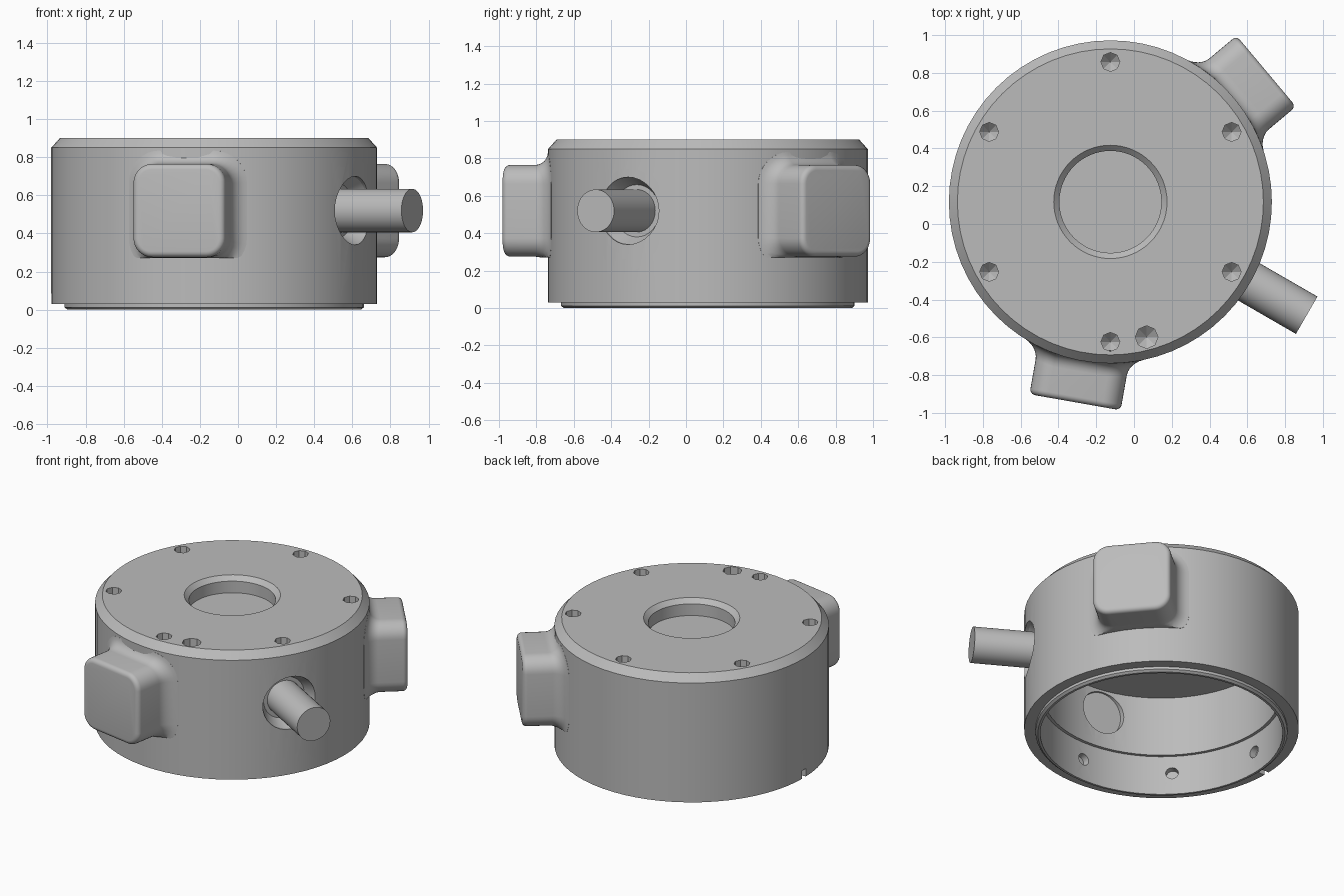
import bpy, bmesh, math
from mathutils import Matrix, Vector

cube = bpy.data.objects.get("Cube")
if cube:
    bpy.data.objects.remove(cube, do_unlink=True)

CENTRE = Matrix.Translation((-0.125, 0.117, 0))
RADIUS = 0.855
MID_Z = 0.52

grey = bpy.data.materials.new("Machined grey")
grey.use_nodes = True
grey.diffuse_color = (0.5, 0.5, 0.5, 1)
grey.node_tree.nodes["Principled BSDF"].inputs["Base Color"].default_value = (0.5, 0.5, 0.5, 1)


def radial(angle, z):
    """Frame whose local z points outwards from the housing axis."""
    return (CENTRE @ Matrix.Rotation(math.radians(angle), 4, 'Z')
            @ Matrix.Translation((0, 0, z)) @ Matrix.Rotation(math.pi / 2, 4, 'Y'))


def skin(bm, rings):
    """Join closed loops of points and cap both ends."""
    loops = [[bm.verts.new(p) for p in ring] for ring in rings]
    for a, b in zip(loops, loops[1:]):
        for i in range(len(a)):
            j = (i + 1) % len(a)
            bm.faces.new((a[i], a[j], b[j], b[i]))
    bm.faces.new(loops[0])
    bm.faces.new(loops[-1])


def lathe(bm, profile, segments, frame):
    """Turn a radius/height profile about the frame's z axis."""
    rings = []
    for r, z in profile:
        turn = [2 * math.pi * i / segments for i in range(segments)]
        rings.append([frame @ Vector((r * math.cos(a), r * math.sin(a), z)) for a in turn])
    skin(bm, rings)


def finish(bm, name):
    bmesh.ops.recalc_face_normals(bm, faces=bm.faces)
    mesh = bpy.data.meshes.new(name)
    bm.to_mesh(mesh)
    bm.free()
    mesh.materials.append(grey)
    obj = bpy.data.objects.new(name, mesh)
    bpy.context.collection.objects.link(obj)
    return obj


def activate(obj):
    bpy.ops.object.select_all(action='DESELECT')
    obj.select_set(True)
    bpy.context.view_layer.objects.active = obj


def smooth(obj):
    activate(obj)
    bpy.ops.object.shade_smooth_by_angle(angle=math.radians(28))


# Hollow round housing with a dished lid and a stepped lower lip
bm = bmesh.new()
lathe(bm, [(0.27, 0.79), (0.27, 0.87), (0.30, 0.90), (0.81, 0.90), (RADIUS, 0.85),
           (RADIUS, 0.03), (0.785, 0.03), (0.785, 0.012), (0.77, 0), (0.755, 0),
           (0.755, 0.27), (0.735, 0.27), (0.735, 0.68)], 64, CENTRE)
housing = finish(bm, "housing")

# Cutters for every hole in the housing
bm = bmesh.new()
screws = [(30 + 60 * i, 0.05) for i in range(6)] + [(-75, 0.06)]
for angle, r in screws:
    a = math.radians(angle)
    spot = CENTRE @ Matrix.Translation((0.741 * math.cos(a), 0.741 * math.sin(a), 0.9))
    lathe(bm, [(r, 0.05), (r, -0.09), (0.002, -0.14)], 8, spot)
for i in range(8):
    lathe(bm, [(0.04, 0.70), (0.04, 0.80)], 16, radial(45 * i, 0.15))
for angle in (40, 260):
    lathe(bm, [(0.145, 0.65), (0.145, 0.79)], 32, radial(angle, MID_Z))
lathe(bm, [(0.14, 0.76), (0.18, 0.83), (0.18, 0.95)], 32, radial(-30, MID_Z))
bmesh.ops.create_cube(bm, size=1, matrix=CENTRE @ Matrix.Translation((-0.86, 0, 0.045))
                      @ Matrix.Diagonal((0.12, 0.04, 0.08, 1)))
cutters = finish(bm, "hole_cutters")
cutters.hide_render = True

cut = housing.modifiers.new("holes", 'BOOLEAN')
cut.operation = 'DIFFERENCE'
cut.solver = 'EXACT'
cut.object = cutters
activate(housing)
bpy.ops.object.modifier_apply(modifier=cut.name)
bpy.data.objects.remove(cutters, do_unlink=True)
smooth(housing)


# Rounded bosses that flare into the housing wall
def rounded_square(grow, half=0.245, corner=0.10, steps=8):
    points = []
    for q in range(4):
        a0 = q * math.pi / 2
        cx = (half - corner) * (1 if q in (0, 3) else -1)
        cy = (half - corner) * (1 if q < 2 else -1)
        for s in range(steps + 1):
            a = a0 + s / steps * math.pi / 2
            points.append((cx + (corner + grow) * math.cos(a),
                           cy + (corner + grow) * math.sin(a)))
    return points


def boss(name, angle, face=1.077, fillet=0.07, edge=0.03):
    frame = CENTRE @ Matrix.Rotation(math.radians(angle), 4, 'Z')
    rings = []

    def ring(grow, depth):
        pts = []
        for t, z in rounded_square(grow):
            pts.append(frame @ Vector((depth(t), t, max(MID_Z + z, 0.27))))
        rings.append(pts)

    ring(fillet, lambda t: math.sqrt(RADIUS ** 2 - t * t) - 0.05)
    for i in range(7):
        a = i / 6 * math.pi / 2
        h = fillet * (1 - math.cos(a))
        ring(fillet * (1 - math.sin(a)), lambda t: math.sqrt(RADIUS ** 2 - t * t) + h)
    for i in range(6):
        a = i / 5 * math.pi / 2
        d = face - edge * (1 - math.sin(a))
        ring(-edge * (1 - math.cos(a)), lambda t: d)
    bm = bmesh.new()
    skin(bm, rings)
    bmesh.ops.remove_doubles(bm, verts=bm.verts, dist=0.0001)
    smooth(finish(bm, name))


boss("front_boss", 260)
boss("rear_boss", 40)

# Cable stub leaving the side recess
bm = bmesh.new()
lathe(bm, [(0.114, 0.74), (0.114, 1.2)], 40, radial(-30, MID_Z))
smooth(finish(bm, "cable_stub"))
